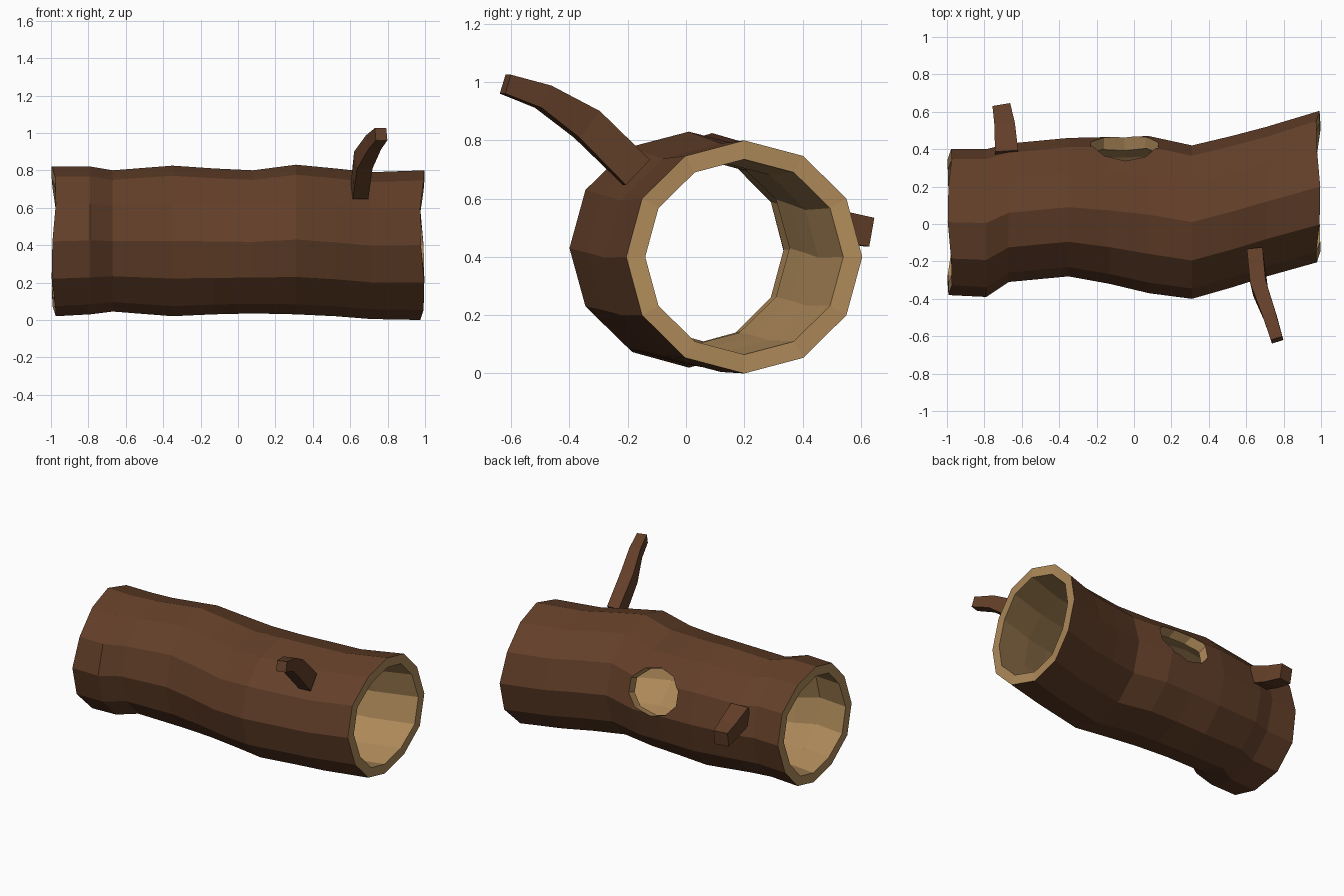
import bpy, bmesh, math
from mathutils import Vector, Matrix

if "Cube" in bpy.data.objects:
    bpy.data.objects.remove(bpy.data.objects["Cube"])

SIDES = 12


def material(name, color):
    m = bpy.data.materials.new(name)
    m.diffuse_color = (*color, 1)
    m.use_nodes = True
    m.node_tree.nodes["Principled BSDF"].inputs["Base Color"].default_value = m.diffuse_color
    return m


bark = material("bark", (0.125, 0.05, 0.022))
wood = material("bare_wood", (0.42, 0.25, 0.10))


def make_object(name, bm):
    bmesh.ops.recalc_face_normals(bm, faces=bm.faces)
    me = bpy.data.meshes.new(name)
    bm.to_mesh(me)
    bm.free()
    me.materials.append(bark)
    me.materials.append(wood)
    ob = bpy.data.objects.new(name, me)
    bpy.context.collection.objects.link(ob)
    return ob


def bridge(bm, a, b, mat=0):
    n = len(a)
    for i in range(n):
        j = (i + 1) % n
        bm.faces.new((a[i], a[j], b[j], b[i])).material_index = mat


# log stations: x, front y, back y, bottom z, top z
stations = [
    (-0.985, -0.38, 0.40, 0.02, 0.82), (-0.79, -0.39, 0.40, 0.03, 0.82),
    (-0.67, -0.31, 0.43, 0.045, 0.80), (-0.35, -0.28, 0.46, 0.02, 0.825),
    (-0.13, -0.32, 0.465, 0.03, 0.81), (0.08, -0.37, 0.47, 0.035, 0.80),
    (0.31, -0.40, 0.42, 0.03, 0.83), (0.52, -0.34, 0.47, 0.02, 0.81),
    (0.71, -0.28, 0.52, 0.005, 0.79), (0.985, -0.205, 0.605, 0.0, 0.80)]


def ring(bm, station, wall):
    x, y0, y1, z0, z1 = station
    verts = []
    for i in range(SIDES):
        a = math.tau * i / SIDES
        dx = 0.013 * math.cos(3 * a + x) if abs(x) > 0.9 else 0
        verts.append(bm.verts.new((
            x + dx,
            (y0 + y1) / 2 + ((y1 - y0) / 2 - wall) * math.cos(a),
            (z0 + z1) / 2 + ((z1 - z0) / 2 - wall) * math.sin(a))))
    return verts


# hollow log: bark outside, bare wood inside and on the cut ends
bm = bmesh.new()
outer = [ring(bm, s, 0.0) for s in stations]
inner = [ring(bm, s, 0.065) for s in stations]
for k in range(len(stations) - 1):
    bridge(bm, outer[k], outer[k + 1])
    bridge(bm, inner[k], inner[k + 1], 1)
for k in (0, -1):
    bridge(bm, outer[k], inner[k], 1)
log = make_object("hollow_log", bm)

# knot hole through the back wall
bm = bmesh.new()
bmesh.ops.create_cone(
    bm, cap_ends=True, segments=10, radius1=0.15, radius2=0.18, depth=0.5,
    matrix=Matrix.Translation((-0.05, 0.46, 0.565))
    @ Matrix.Rotation(math.radians(-70), 4, 'X') @ Matrix.Diagonal((1.17, 0.95, 1, 1)))
for f in bm.faces:
    f.material_index = 1
cutter = make_object("knot_hole_cutter", bm)
cutter.hide_render = True
cutter.hide_viewport = True
mod = log.modifiers.new("knot_hole", 'BOOLEAN')
mod.operation = 'DIFFERENCE'
mod.solver = 'EXACT'
mod.object = cutter


# branches: four-sided tapered sweeps; points are (x, y, z, half width, half height)
def branch(name, points):
    bm = bmesh.new()
    pos = [Vector(p[:3]) for p in points]
    rings = []
    for i, p in enumerate(points):
        t = (pos[min(i + 1, len(pos) - 1)] - pos[max(i - 1, 0)]).normalized()
        side = t.cross(Vector((0, 0, 1))).normalized()
        up = side.cross(t)
        rings.append([bm.verts.new(pos[i] + side * p[3] * u + up * p[4] * v)
                      for u, v in ((-1, -1), (1, -1), (1, 1), (-1, 1))])
    for a, b in zip(rings, rings[1:]):
        bridge(bm, a, b)
    bm.faces.new(rings[0])
    bm.faces.new(rings[-1])
    return make_object(name, bm)


branch("front_branch", [
    (0.65, -0.17, 0.69, 0.042, 0.06), (0.67, -0.34, 0.855, 0.042, 0.058),
    (0.725, -0.49, 0.95, 0.036, 0.042), (0.765, -0.62, 0.993, 0.032, 0.034)])
branch("back_branch_stub", [
    (-0.68, 0.37, 0.56, 0.062, 0.06), (-0.69, 0.52, 0.505, 0.055, 0.055),
    (-0.708, 0.63, 0.485, 0.048, 0.05)])
